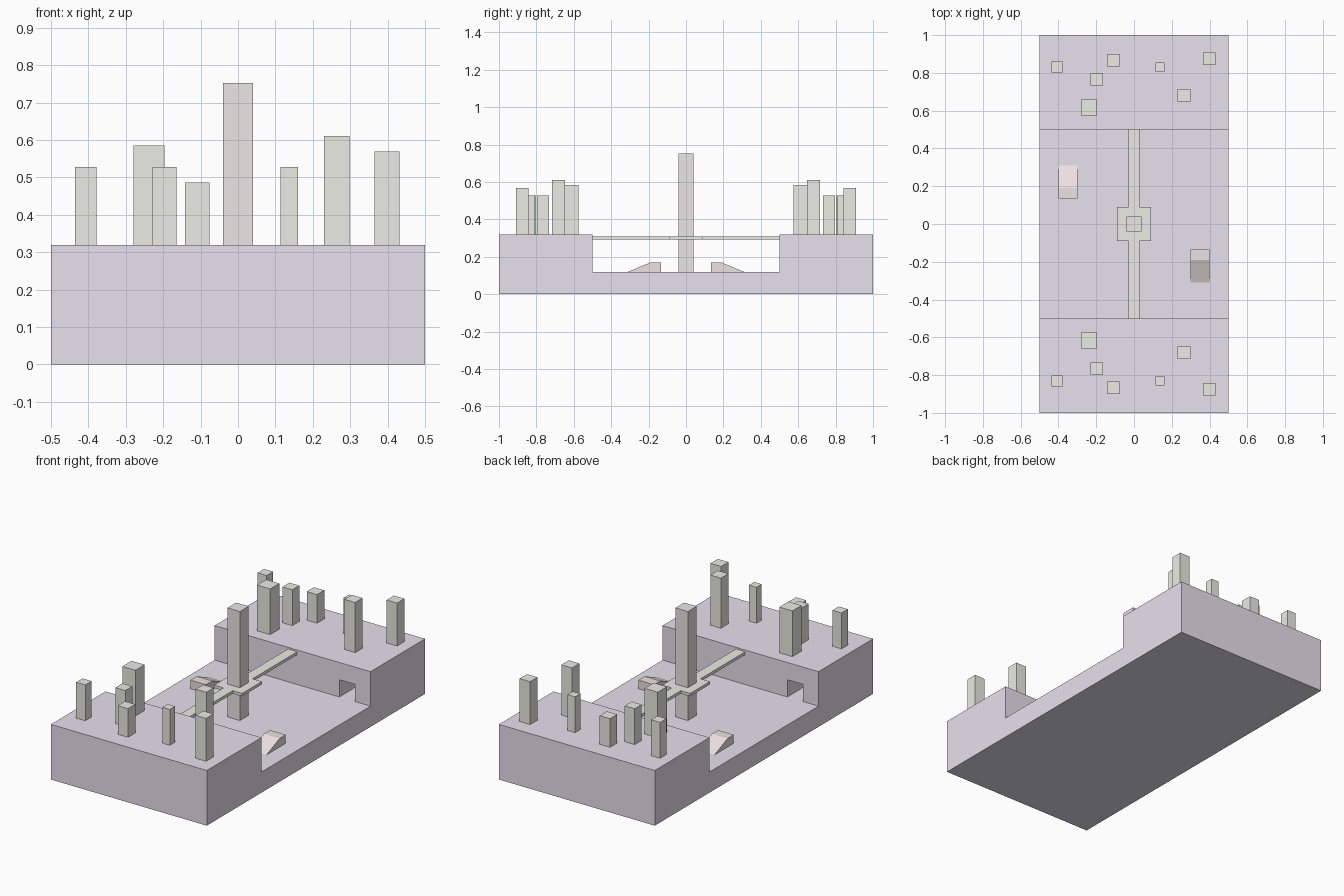
import bpy, bmesh

if "Cube" in bpy.data.objects:
    bpy.data.objects.remove(bpy.data.objects["Cube"])


def material(name, rgb):
    mat = bpy.data.materials.new(name)
    mat.diffuse_color = (*rgb, 1)
    mat.use_nodes = True
    mat.node_tree.nodes["Principled BSDF"].inputs["Base Color"].default_value = mat.diffuse_color
    return mat


LAVENDER = material("lavender", (0.80, 0.76, 0.86))
STONE = material("stone", (0.84, 0.84, 0.78))
ROSE = material("rose", (0.86, 0.76, 0.75))
WARM = material("warm_grey", (0.84, 0.80, 0.79))


def prism(name, outline, offset, mat):
    """Solid made from a flat 3D outline swept along offset."""
    bm = bmesh.new()
    face = bm.faces.new([bm.verts.new(p) for p in outline])
    swept = bmesh.ops.extrude_face_region(bm, geom=[face])["geom"]
    verts = [g for g in swept if isinstance(g, bmesh.types.BMVert)]
    bmesh.ops.translate(bm, verts=verts, vec=offset)
    bmesh.ops.recalc_face_normals(bm, faces=bm.faces)
    mesh = bpy.data.meshes.new(name)
    bm.to_mesh(mesh)
    bm.free()
    mesh.materials.append(mat)
    obj = bpy.data.objects.new(name, mesh)
    bpy.context.collection.objects.link(obj)
    return obj


def side_profile(name, yz, x0, x1, mat):
    return prism(name, [(x0, y, z) for y, z in yz], (x1 - x0, 0, 0), mat)


def box(name, x0, x1, y0, y1, z0, z1, mat):
    return side_profile(name, [(y0, z0), (y1, z0), (y1, z1), (y0, z1)], x0, x1, mat)


FLOOR, DECK = 0.12, 0.32

# Base: low arena floor between two raised end decks
base = side_profile("base", [(-1, 0), (1, 0), (1, DECK), (0.5, DECK), (0.5, FLOOR),
                             (-0.5, FLOOR), (-0.5, DECK), (-1, DECK)], -0.5, 0.5, LAVENDER)

for s in (-1, 1):
    x0, x1 = 0.35 * s - 0.05, 0.35 * s + 0.05
    # Tunnel mouth in the deck wall that each ramp points at
    y0, y1 = sorted((0.45 * s, 0.72 * s))
    cutter = box("tunnel_cutter", x0, x1, y0, y1, FLOOR, 0.22, LAVENDER)
    cutter.hide_render = True
    cutter.hide_set(True)
    cut = base.modifiers.new("tunnel", "BOOLEAN")
    cut.operation = "DIFFERENCE"
    cut.solver = "EXACT"
    cut.object = cutter
    # Jump ramps, one per lane, facing opposite ways
    outline = [(-0.31 * s, FLOOR), (-0.135 * s, FLOOR), (-0.135 * s, 0.17), (-0.19 * s, 0.17)]
    side_profile("ramp", outline, x0, x1, ROSE)

# Central tower
box("central_tower", -0.04, 0.04, -0.04, 0.04, FLOOR, 0.752, WARM)

# Bridge: narrow walkway with a square platform in the middle
w, p, e = 0.03, 0.09, 0.5
half = [(p, -p), (p, p), (w, p), (w, e), (-w, e), (-w, p)]
plan = half + [(-x, -y) for x, y in half]
prism("bridge", [(x, y, 0.293) for x, y in plan], (0, 0, 0.017), STONE)

# Deck towers: x, y, width, top height, mirrored front to back
TOWERS = [(-0.407, 0.831, 0.058, 0.528), (-0.238, 0.617, 0.084, 0.585),
          (-0.197, 0.765, 0.064, 0.528), (-0.109, 0.866, 0.066, 0.486),
          (0.137, 0.831, 0.048, 0.528), (0.264, 0.682, 0.068, 0.611),
          (0.398, 0.875, 0.067, 0.569)]
for x, y, width, height in TOWERS:
    h = width / 2
    for s in (-1, 1):
        box("deck_tower", x - h, x + h, s * y - h, s * y + h, DECK, height, STONE)
